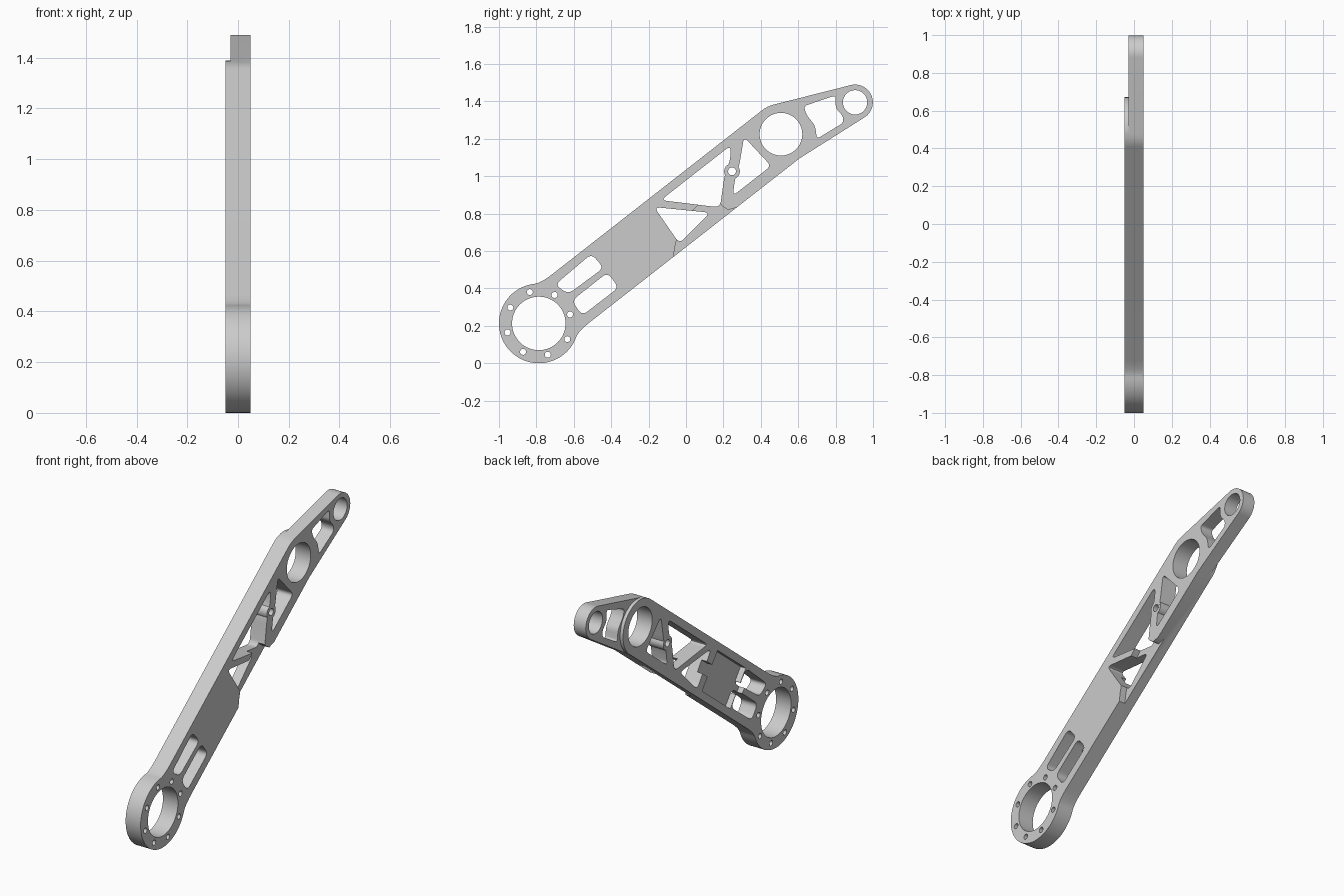
import bpy, bmesh
from math import sin, cos, radians
from mathutils import Vector

if "Cube" in bpy.data.objects:
    bpy.data.objects.remove(bpy.data.objects["Cube"])

TILT = radians(38)
RING = Vector((-0.787, 0.213))
ALONG = Vector((cos(TILT), sin(TILT)))
ACROSS = Vector((-sin(TILT), cos(TILT)))
BORE = RING + 1.643 * ALONG
TIP = Vector((0.904, 1.395))
HALF = 0.05

metal = bpy.data.materials.new("light_grey_metal")
metal.use_nodes = True
metal.diffuse_color = (0.6, 0.6, 0.6, 1)
metal.node_tree.nodes["Principled BSDF"].inputs["Base Color"].default_value = (0.6, 0.6, 0.6, 1)


def local(u, v):
    """Point measured along and across the arm from the ring centre."""
    return RING + u * ALONG + v * ACROSS


def arc(centre, radius, start, end, steps=24):
    angles = [radians(start + (end - start) * i / steps) for i in range(steps + 1)]
    return [centre + radius * Vector((cos(a), sin(a))) for a in angles]


def circle(centre, radius, steps=48):
    return arc(centre, radius, 0, 360, steps)[:-1]


def bend(a, b, c, steps=6):
    ts = [i / steps for i in range(steps + 1)]
    return [a * (1 - t) ** 2 + b * (2 * t * (1 - t)) + c * t * t for t in ts]


def rounded(points, size):
    """Polygon with softened corners."""
    pts = [Vector(p) for p in points]
    out = []
    for i, p in enumerate(pts):
        before, after = pts[i - 1] - p, pts[(i + 1) % len(pts)] - p
        d1, d2 = min(size, before.length * 0.45), min(size, after.length * 0.45)
        out += bend(p + before.normalized() * d1, p, p + after.normalized() * d2)
    return out


def prism(name, outline, x0=-0.08, x1=0.08):
    """Closed solid with outward normals, extruded along x."""
    bm = bmesh.new()
    low, high = [[bm.verts.new((x, p[0], p[1])) for p in outline] for x in (x0, x1)]
    bm.faces.new(low[::-1])
    bm.faces.new(high)
    for i in range(len(low)):
        bm.faces.new((low[i - 1], low[i], high[i], high[i - 1]))
    if bm.calc_volume(signed=True) < 0:
        bmesh.ops.reverse_faces(bm, faces=bm.faces)
    mesh = bpy.data.meshes.new(name)
    bm.to_mesh(mesh)
    bm.free()
    mesh.materials.append(metal)
    obj = bpy.data.objects.new(name, mesh)
    bpy.context.collection.objects.link(obj)
    return obj


def combine(tool, operation="DIFFERENCE"):
    """Apply a boolean to the arm and discard the tool."""
    mod = arm.modifiers.new("shape", "BOOLEAN")
    mod.object, mod.operation, mod.solver = tool, operation, "EXACT"
    bpy.context.view_layer.objects.active = arm
    bpy.ops.object.modifier_apply(modifier=mod.name)
    bpy.data.objects.remove(tool)


# Arm silhouette: ring end, straight beam, bore end and tapered tip
WIDTH, RING_R = 0.163, 0.213
ring_arc = arc(RING, RING_R, 38 + 302, 38 + 58, 48)
outline = ring_arc + bend(ring_arc[-1], local(0.137, WIDTH + 0.002), local(0.21, WIDTH))[1:]
outline += arc(BORE, WIDTH, 128, 103, 6)
outline += arc(TIP, 0.095, 103, -58, 28)
outline += [local(1.643, -WIDTH)]
outline += bend(local(0.21, -WIDTH), local(0.137, -WIDTH - 0.002), ring_arc[0])[:-1]
arm = prism("linkage_arm", outline, -HALF, HALF)

# Lightening windows
windows = [
    ([(-0.70, 0.42), (-0.505, 0.585), (-0.44, 0.51), (-0.63, 0.37)], 0.035),
    ([(-0.61, 0.335), (-0.42, 0.485), (-0.36, 0.405), (-0.555, 0.255)], 0.035),
    ([(-0.17, 0.835), (0.13, 0.805), (-0.035, 0.64)], 0.035),
    ([(-0.135, 0.872), (0.24, 1.165), (0.237, 1.09), (0.205, 1.0), (0.182, 0.833)], 0.035),
    ([(0.31, 1.21), (0.455, 1.055), (0.25, 0.895), (0.262, 0.985), (0.285, 1.06)], 0.03),
    ([(0.63, 1.375), (0.80, 1.432), (0.80, 1.365), (0.84, 1.32), (0.84, 1.285),
      (0.70, 1.20), (0.69, 1.27), (0.643, 1.33)], 0.02),
]
for points, size in windows:
    combine(prism("window_cutter", rounded(points, size)))

# Small screw boss on the diagonal web
BOSS = Vector((0.246, 1.026))
combine(prism("web_boss", circle(BOSS, 0.042, 32), -0.0499, 0.0499), "UNION")

# Round holes: ring, bore, tip, boss and bolt circle
holes = [(RING, 0.143), (BORE, 0.114), (TIP, 0.065), (BOSS, 0.021)]
holes += [(p, 0.016) for p in arc(RING, 0.174, 16, 376, 8)[:-1]]
for centre, radius in holes:
    combine(prism("hole_cutter", circle(centre, radius, 64 if radius > 0.05 else 20)))

# Thinner tip beyond the bore collar
step = arc(BORE, WIDTH + 0.0007, 130, -54, 40) + arc(BORE, 0.75, -54, 130, 20)
combine(prism("tip_step_cutter", step, -0.08, -0.03))

# Shallow equipment pocket with a centre notch
pocket = [(0.46, -0.12), (0.80, -0.12), (0.80, -0.035), (0.92, -0.035), (0.92, 0.035), (0.80, 0.035),
          (0.80, 0.12), (0.46, 0.12), (0.46, 0.035), (0.40, 0.035), (0.40, -0.035), (0.46, -0.035)]
combine(prism("pocket_cutter", [local(u, v) for u, v in pocket], -0.08, -0.015))

# Cable channel crossing the lower flange
channel = [(-0.075, 0.50), (-0.06, 0.62), (-0.045, 0.68), (0.0, 0.78), (0.03, 0.81), (0.07, 0.85),
           (0.10, 0.88), (0.17, 0.87), (0.195, 0.84), (0.225, 0.82), (0.28, 0.835), (0.33, 0.80)]
combine(prism("channel_cutter", channel, 0.01, 0.08))

# Smooth curved walls, crisp edges
bpy.ops.object.select_all(action="DESELECT")
arm.select_set(True)
bpy.context.view_layer.objects.active = arm
bpy.ops.object.shade_smooth_by_angle(angle=radians(30))
